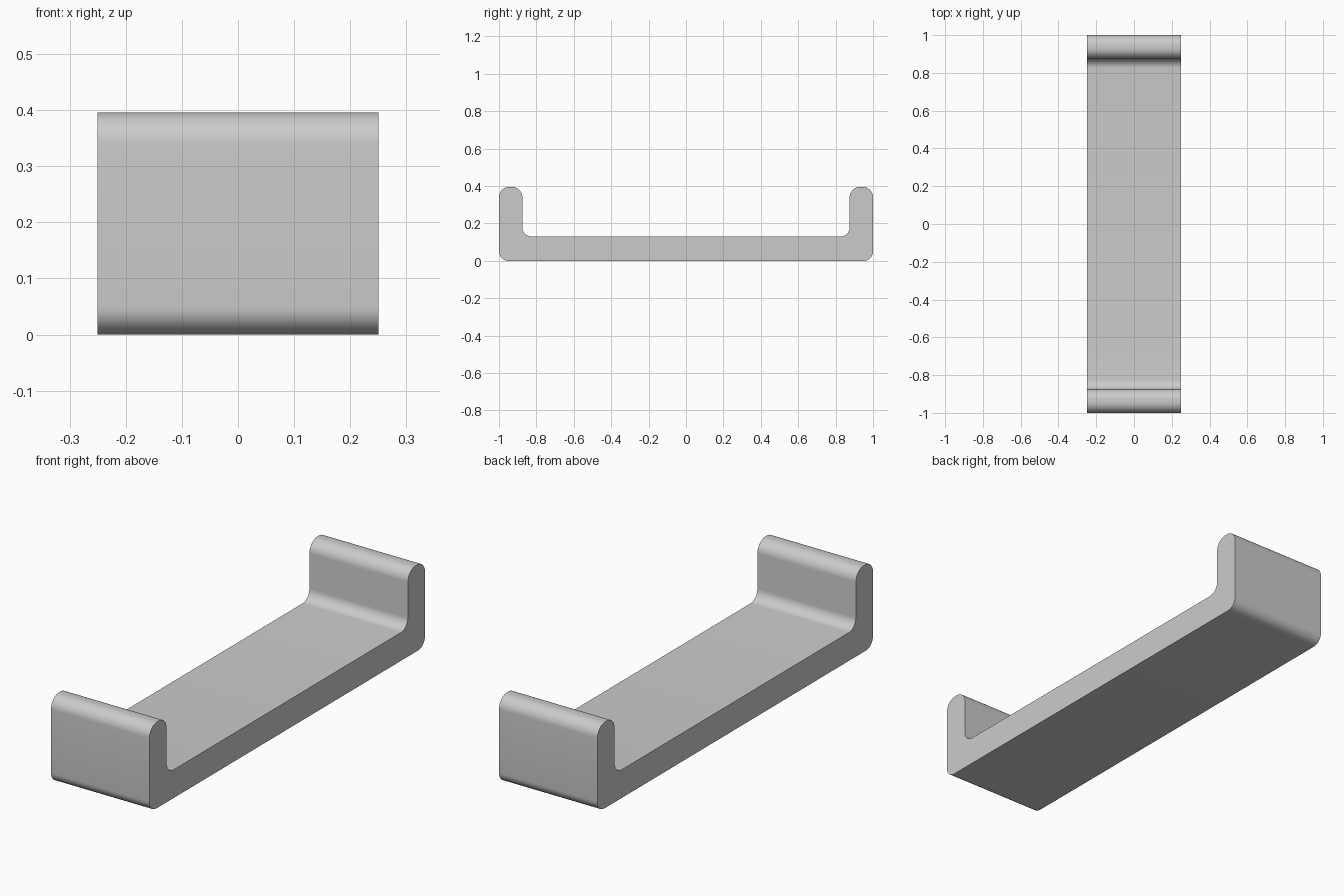
import bpy, bmesh, math
from mathutils import Vector

if "Cube" in bpy.data.objects:
    bpy.data.objects.remove(bpy.data.objects["Cube"])

HALF_WIDTH = 0.25
HEIGHT, FLOOR, INNER = 0.396, 0.13, 0.875


def rounded(corners, steps=10):
    """Replace each (y, z, radius) right-angle corner with a fillet arc."""
    pts = []
    for i, (y, z, r) in enumerate(corners):
        p = Vector((y, z))
        a = (Vector(corners[i - 1][:2]) - p).normalized() * r
        b = (Vector(corners[(i + 1) % len(corners)][:2]) - p).normalized() * r
        centre = p + a + b
        for k in range(steps + 1):
            t = math.pi / 2 * k / steps
            pts.append(centre - b * math.cos(t) - a * math.sin(t))
    return pts


# U-shaped side profile: right half, then mirrored left half
right = [(1, 0, 0.05), (1, HEIGHT, 0.056), (INNER, HEIGHT, 0.056), (INNER, FLOOR, 0.05)]
left = [(-y, z, r) for y, z, r in reversed(right)]

# Extrude the profile across the width
bm = bmesh.new()
face = bm.faces.new([bm.verts.new((-HALF_WIDTH, p.x, p.y)) for p in rounded(right + left)])
ext = bmesh.ops.extrude_face_region(bm, geom=[face])
new_verts = [g for g in ext["geom"] if isinstance(g, bmesh.types.BMVert)]
bmesh.ops.translate(bm, verts=new_verts, vec=(2 * HALF_WIDTH, 0, 0))
bmesh.ops.recalc_face_normals(bm, faces=bm.faces)

mesh = bpy.data.meshes.new("channel_bracket")
bm.to_mesh(mesh)
bm.free()
bracket = bpy.data.objects.new("channel_bracket", mesh)
bpy.context.collection.objects.link(bracket)

# Smooth fillets, sharp side edges
bpy.context.view_layer.objects.active = bracket
bracket.select_set(True)
bpy.ops.object.shade_smooth_by_angle(angle=math.radians(30))
